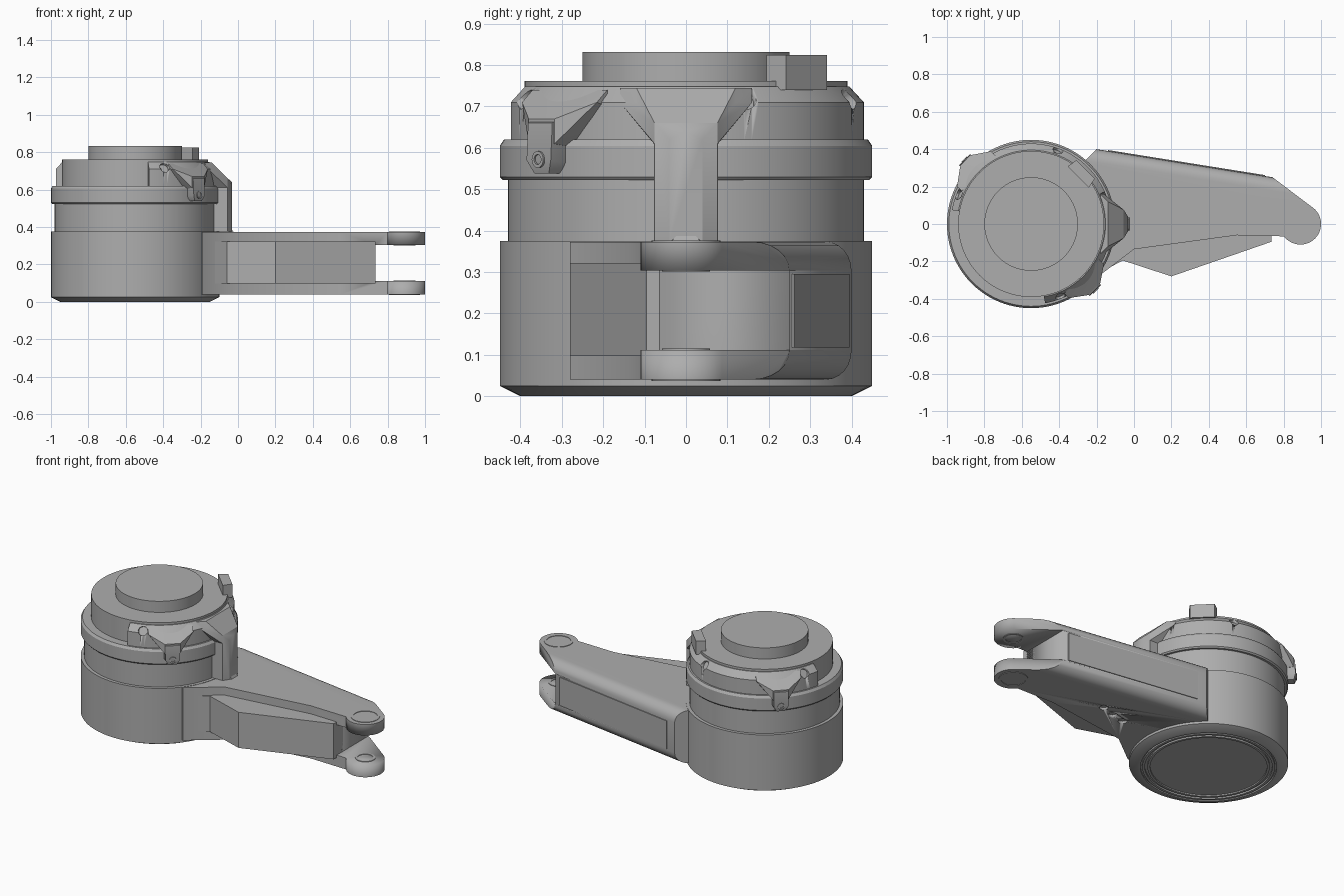
import bpy, bmesh, math
from mathutils import Vector

if "Cube" in bpy.data.objects:
    bpy.data.objects.remove(bpy.data.objects["Cube"])

CX = -0.55  # axis of the round housing
grey = bpy.data.materials.new("plain_grey")
grey.diffuse_color = (0.42, 0.42, 0.42, 1)
grey.use_nodes = True
grey.node_tree.nodes["Principled BSDF"].inputs["Base Color"].default_value = grey.diffuse_color


def finish(name, bm):
    bmesh.ops.remove_doubles(bm, verts=bm.verts, dist=1e-5)
    bmesh.ops.recalc_face_normals(bm, faces=bm.faces)
    me = bpy.data.meshes.new(name)
    bm.to_mesh(me)
    bm.free()
    me.materials.append(grey)
    ob = bpy.data.objects.new(name, me)
    bpy.context.collection.objects.link(ob)
    bpy.ops.object.select_all(action='DESELECT')
    bpy.context.view_layer.objects.active = ob
    ob.select_set(True)
    bpy.ops.object.shade_smooth_by_angle(angle=math.radians(30))
    return ob


def sweep(name, profile, cx=CX, cy=0, a0=0, a1=360, n=96):
    """Closed (r, z) profile swept round a vertical axis."""
    bm = bmesh.new()
    full = a1 - a0 == 360
    rings = []
    for i in range(n if full else n + 1):
        a = math.radians(a0 + (a1 - a0) * i / n)
        rings.append([bm.verts.new((cx + r * math.cos(a), cy + r * math.sin(a), z))
                      for r, z in profile])
    k = len(profile)
    for i in range(n):
        A, B = rings[i], rings[(i + 1) % len(rings)]
        for j in range(k):
            m = (j + 1) % k
            if profile[j][0] == 0 and profile[m][0] == 0:
                continue
            bm.faces.new((A[j], B[j], B[m], A[m]))
    if not full:
        bm.faces.new(rings[0])
        bm.faces.new(rings[-1])
    bmesh.ops.dissolve_degenerate(bm, dist=1e-6, edges=bm.edges)
    return finish(name, bm)


def prism_bm(pts, z0, z1):
    bm = bmesh.new()
    lo = [bm.verts.new((x, y, z0)) for x, y in pts]
    hi = [bm.verts.new((x, y, z1)) for x, y in pts]
    bm.faces.new(lo[::-1])
    bm.faces.new(hi)
    for i in range(len(pts)):
        j = (i + 1) % len(pts)
        bm.faces.new((lo[i], lo[j], hi[j], hi[i]))
    return bm, lo, hi


def hull(name, pts, angle=0):
    """Convex solid from (radial, tangential, z) points, mirrored tangentially."""
    a = math.radians(angle)
    bm = bmesh.new()
    for u, v, z in pts:
        for s in (v, -v):
            bm.verts.new((CX + u * math.cos(a) - s * math.sin(a),
                          u * math.sin(a) + s * math.cos(a), z))
    bmesh.ops.remove_doubles(bm, verts=bm.verts, dist=1e-5)
    res = bmesh.ops.convex_hull(bm, input=bm.verts)
    bmesh.ops.delete(bm, geom=[g for g in res["geom_interior"] if isinstance(g, bmesh.types.BMVert)],
                     context='VERTS')
    bmesh.ops.dissolve_limit(bm, angle_limit=0.02, verts=bm.verts, edges=bm.edges)
    return finish(name, bm)


def disc(name, p, normal, r, depth):
    bm = bmesh.new()
    bmesh.ops.create_cone(bm, cap_ends=True, segments=24, radius1=r, radius2=r, depth=depth)
    q = Vector((0, 0, 1)).rotation_difference(Vector(normal))
    for v in bm.verts:
        v.co = q @ v.co + Vector(p)
    return finish(name, bm)


def cut(ob, cutter):
    m = ob.modifiers.new("cut", 'BOOLEAN')
    m.object = cutter
    m.solver = 'EXACT'
    bpy.ops.object.select_all(action='DESELECT')
    bpy.context.view_layer.objects.active = ob
    ob.select_set(True)
    bpy.ops.object.modifier_apply(modifier=m.name)
    bpy.data.objects.remove(cutter)


# round housing, with ring grooves underneath
sweep("base_housing", [(0, .008), (.33, .008), (.33, 0), (.345, 0), (.345, .01), (.36, .01),
                       (.36, 0), (.375, 0), (.375, .01), (.385, .01), (.385, 0), (.40, 0),
                       (.45, .025), (.45, .375), (0, .375)])
sweep("neck", [(0, .37), (.43, .37), (.43, .527), (0, .527)])
sweep("flange_ring", [(0, .522), (.443, .522), (.45, .53), (.45, .605), (.44, .62), (0, .62)])
sweep("upper_body", [(0, .615), (.39, .615), (.39, .762), (0, .762)])
sweep("top_cap", [(0, .76), (.25, .76), (.25, .832), (0, .832)])

# raised collar over part of the rim, with sunken holes in its chamfer
collar = sweep("collar", [(.37, .612), (.43, .612), (.43, .71), (.395, .748), (.37, .748)],
               a0=-80, a1=170)
for a in (-68, 20, 70, 158):
    c, s = math.cos(math.radians(a)), math.sin(math.radians(a))
    cut(collar, disc("hole_cutter", (CX + .425 * c, .425 * s, .722), (c, s, .6), .027, .05))

# clamp lugs on opposite sides
for tag, a in (("front", -46), ("back", 136)):
    hull(tag + "_lug_flare", [(.39, .13, .74), (.425, .13, .71), (.39, .13, .70), (.41, .045, .60),
                              (.485, .045, .67), (.485, .045, .61)], a)
    hull(tag + "_lug", [(.42, .045, .69), (.49, .042, .66), (.495, .042, .57), (.485, .025, .538),
                        (.42, .045, .56), (.42, .025, .538)], a)
    c, s = math.cos(math.radians(a)), math.sin(math.radians(a))
    sweep(tag + "_screw_rim", [(.012, -.002), (.02, -.002), (.02, .004), (.012, .004)], 0, 0, n=24)
    rim = bpy.context.object
    rim.rotation_euler = (0, math.pi / 2, math.radians(a))
    rim.location = (CX + .495 * c, .495 * s, .572)

# vertical latch rib and the small tab on top
hull("latch_rib", [(.40, .078, .376), (.495, .076, .376), (.518, .04, .376),
                   (.40, .078, .66), (.495, .076, .66), (.518, .04, .62), (.518, 0, .64)])
hull("latch_rib_flare", [(.37, .16, .745), (.39, .16, .71), (.41, .12, .745), (.43, .12, .71),
                         (.40, .078, .61), (.495, .076, .61), (.495, .076, .66), (.515, 0, .64)])
hull("latch_foot", [(.42, .05, .374), (.525, .035, .374), (.42, .04, .392), (.515, .02, .392)])
hull("top_tab", [(.355, .08, .74), (.412, .07, .74), (.355, .08, .824), (.412, .07, .824)], 45)

# arm: outline with round end, rounded along the back edges
arc = [(.89 + .11 * math.cos(math.radians(a)), .11 * math.sin(math.radians(a)))
       for a in range(52, -131, -7)]
outline = [(-.42, .2), (-.27, .33), (-.2, .40), (.74, .25)] + arc + \
          [(.8, -.066), (.55, -.06), (0, -.135), (-.19, -.28), (-.42, -.2)]
bm, lo, hi = prism_bm(outline, .04, .373)
back = [bm.edges.get((row[2], row[3])) for row in (lo, hi)]
bmesh.ops.recalc_face_normals(bm, faces=bm.faces)
bmesh.ops.bevel(bm, geom=back, offset=.07, offset_type='OFFSET', segments=6, profile=.5,
                affect='EDGES')
arm = finish("arm", bm)
bm, lo, hi = prism_bm([(.735, -.3), (1.2, -.3), (1.2, .4), (.735, .4)], .112, .304)
cut(arm, finish("fork_cutter", bm))

# bulging side block below the arm's top plate
bm, lo, hi = prism_bm([(-.2, -.1), (-.2, -.27), (-.06, -.195), (.2, -.28), (.735, -.095),
                       (.735, 0)], .097, .322)
finish("side_block", bm)

# flat panel on the back of the arm
bm, lo, hi = prism_bm([(-.14, .38), (-.14, .3955), (.70, .2615), (.70, .246)], .118, .295)
finish("back_panel", bm)

# bushings at the fork, top and bottom
for tag, z in (("top", .368), ("bottom", .037)):
    sweep(tag + "_bushing", [(.07, z), (.083, z), (.083, z + .008), (.07, z + .008)], .89, 0, n=48)
for tag, z in (("upper", .304), ("lower", .112)):
    sweep(tag + "_fork_eye", [(.045, z - .003), (.058, z - .003), (.058, z + .003), (.045, z + .003)],
          .89, 0, n=40)

# three small holes in the underside
for x, y in ((.11, .03), (.2, .05), (.29, .08)):
    cut(arm, disc("hole_cutter", (x, y, .04), (0, 0, 1), .025, .03))
